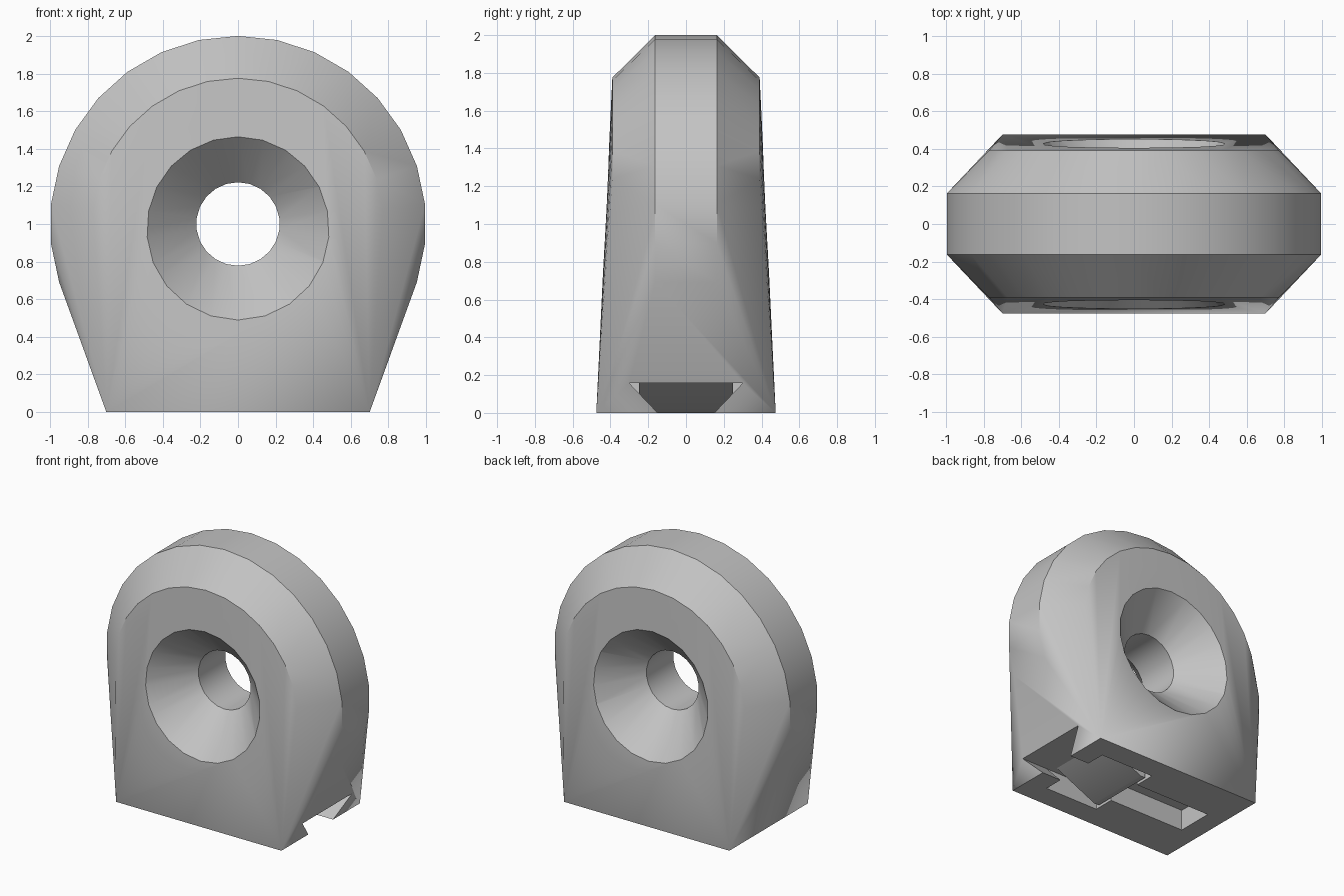
import bpy, bmesh
from math import sin, cos, tau, radians

cube = bpy.data.objects.get("Cube")
if cube:
    bpy.data.objects.remove(cube, do_unlink=True)

grey = bpy.data.materials.new("light grey")
grey.use_nodes = True
COLOR = (0.55, 0.55, 0.55, 1)
grey.diffuse_color = COLOR
grey.node_tree.nodes["Principled BSDF"].inputs["Base Color"].default_value = COLOR


def ring(radius, y, sides):
    """Circle about the hole axis, first vertex at the top."""
    return [(radius * sin(tau * i / sides), y, 1 + radius * cos(tau * i / sides))
            for i in range(sides)]


def hull(name, points):
    """Solid convex part around the given points."""
    bm = bmesh.new()
    for p in points:
        bm.verts.new(p)
    res = bmesh.ops.convex_hull(bm, input=bm.verts)
    loose = {v for v in res["geom_interior"] + res["geom_unused"]
             if isinstance(v, bmesh.types.BMVert)}
    bmesh.ops.delete(bm, geom=list(loose), context="VERTS")
    bmesh.ops.dissolve_limit(bm, angle_limit=radians(0.1), verts=bm.verts, edges=bm.edges)
    bmesh.ops.recalc_face_normals(bm, faces=bm.faces)
    mesh = bpy.data.meshes.new(name)
    bm.to_mesh(mesh)
    bm.free()
    mesh.materials.append(grey)
    obj = bpy.data.objects.new(name, mesh)
    bpy.context.collection.objects.link(obj)
    return obj


def channel(name, x0, x1, low, high):
    """Slot running along x, half width low at the opening and high at its roof."""
    slope = (high - low) / ROOF
    return hull(name, [(x, s * w, z) for x in (x0, x1) for s in (-1, 1)
                       for w, z in ((low - slope * 0.1, -0.1), (high, ROOF))])


def cut(target, cutter):
    cutter.hide_render = True
    mod = target.modifiers.new("cut", "BOOLEAN")
    mod.operation = "DIFFERENCE"
    mod.solver = "EXACT"
    mod.object = cutter
    bpy.context.view_layer.objects.active = target
    bpy.ops.object.modifier_apply(modifier=mod.name)
    bpy.data.objects.remove(cutter, do_unlink=True)


ROOF = 0.157
RIM_Y, FACE_Y = 0.163, 0.39

# Body: rounded top with chamfered rims, flaring to a flat rectangular foot
points = [(sx * 0.7, sy * 0.475, 0) for sx in (-1, 1) for sy in (-1, 1)]
for s in (-1, 1):
    points += ring(1.0, s * RIM_Y, 30) + ring(0.775, s * FACE_Y, 30)
body = hull("body", points)

# Through hole with a wide countersink on both faces
cut(body, hull("bore", ring(0.222, -0.4, 22) + ring(0.222, 0.4, 22)))
for s in (-1, 1):
    cut(body, hull("countersink", ring(0.222, s * RIM_Y, 22) + ring(0.759, s * 0.7, 22)))

# Underside: dovetail entry, wide pocket and long narrow slot
cut(body, channel("dovetail_entry", 0.5, 1.0, 0.15, 0.3))
cut(body, channel("pocket", 0.09, 0.54, 0.3, 0.3))
cut(body, channel("narrow_slot", -0.55, 0.2, 0.14, 0.14))

# Sloping latch tongue inside the pocket
tongue = hull("latch_tongue", [(x, s * 0.25, z) for s in (-1, 1)
              for x, z in ((0.49, ROOF), (0.15, 0.002), (0.11, 0.002), (0.11, ROOF))])

# Smooth curves, crisp edges
for obj in (body, tongue):
    bpy.ops.object.select_all(action="DESELECT")
    obj.select_set(True)
    bpy.context.view_layer.objects.active = obj
    bpy.ops.object.shade_smooth_by_angle(angle=radians(30))
